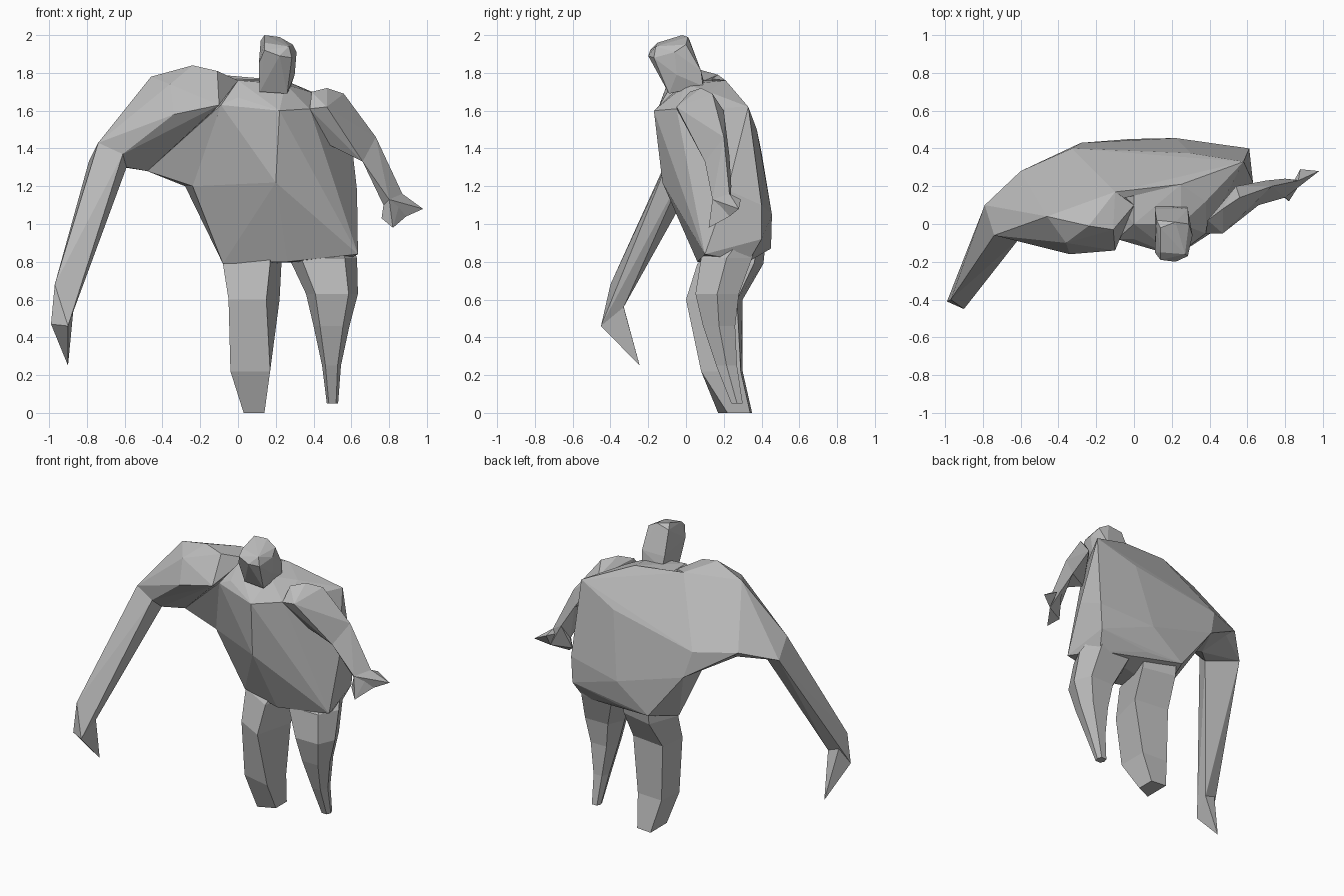
import bpy
import bmesh

default_cube = bpy.data.objects.get("Cube")
if default_cube:
    bpy.data.objects.remove(default_cube, do_unlink=True)

# Single clay grey
clay_grey = bpy.data.materials.new("clay_grey")
clay_grey.use_nodes = True
colour = (.5, .5, .5, 1)
clay_grey.diffuse_color = colour
clay_grey.node_tree.nodes["Principled BSDF"].inputs["Base Color"].default_value = colour


def finish(name, bm):
    """Turn a bmesh into a flat shaded object with the clay material."""
    bmesh.ops.recalc_face_normals(bm, faces=bm.faces)
    mesh = bpy.data.meshes.new(name)
    bm.to_mesh(mesh)
    bm.free()
    mesh.materials.append(clay_grey)
    part = bpy.data.objects.new(name, mesh)
    bpy.context.scene.collection.objects.link(part)
    return part


def faceted(name, *point_groups):
    """Wrap the tightest faceted skin around groups of corner points."""
    bm = bmesh.new()
    for group in point_groups:
        for point in group:
            bm.verts.new(point)
    bmesh.ops.convex_hull(bm, input=list(bm.verts))
    loose = [v for v in bm.verts if not v.link_faces]
    bmesh.ops.delete(bm, geom=loose, context="VERTS")
    bmesh.ops.dissolve_limit(bm, angle_limit=.05, verts=bm.verts, edges=bm.edges)
    return finish(name, bm)


def level(z, *corners):
    """Cross-section with the given corners at one height."""
    return [(x, y, z) for x, y in corners]


def six_sided(z, x_min, x_max, y_min, y_max):
    """Six-sided cross-section: flat front and back, pointed sides."""
    inset = (x_max - x_min) * .18
    middle = (y_min + y_max) / 2
    return level(z, (x_min, middle), (x_min + inset, y_min),
                 (x_max - inset, y_min), (x_max, middle),
                 (x_max - inset, y_max), (x_min + inset, y_max))


def limb(name, *sections):
    """Bridge a stack of cross-sections and close both ends."""
    bm = bmesh.new()
    rings = [[bm.verts.new(p) for p in section] for section in sections]
    for lower, upper in zip(rings, rings[1:]):
        for i in range(len(lower)):
            j = (i + 1) % len(lower)
            bm.faces.new((lower[i], lower[j], upper[j], upper[i]))
    bm.faces.new(rings[0])
    bm.faces.new(rings[-1])
    return finish(name, bm)


# Torso: ridged chest, broad back, hips tucked in towards the legs
neck_base = [(0, -.08, 1.67), (0, 0, 1.76), (.25, 0, 1.74),
             (0, .17, 1.76), (.25, .21, 1.76)]
chest_ridge = [(.22, -.17, 1.6), (.2, -.125, 1.22), (.26, .06, .8)]
right_flank = [(-.09, -.08, 1.63), (-.24, .1, 1.2), (-.08, .19, .79)]
left_flank = [(.38, -.05, 1.61), (.48, .06, 1.42), (.63, .22, 1.18),
              (.635, .1, .84), (.38, .12, 1.7)]
back = [(.58, .33, 1.62), (.3, .375, 1.5), (.61, .4, 1.1), (.6, .4, .92),
        (.56, .33, .8), (.22, .455, 1.05), (.24, .42, .87), (-.02, .45, .87),
        (-.28, .43, 1.2)]
back_web = [(-.33, .4, 1.38)]
faceted("torso", neck_base, chest_ridge, right_flank, left_flank, back, back_web)

# Heavy right shoulder, merging into the back
right_elbow = [(-.74, -.06, 1.43), (-.61, -.08, 1.37),
               (-.59, 0, 1.3), (-.79, .1, 1.33)]
shoulder_top = [(-.46, .04, 1.78), (-.24, -.01, 1.84), (-.11, -.03, 1.81),
                (-.1, .17, 1.79), (0, .1, 1.76)]
shoulder_front = [(-.1, -.14, 1.63), (-.34, -.16, 1.58), (-.36, -.1, 1.74)]
shoulder_under = [(-.48, .1, 1.28), (-.6, .28, 1.4)]
faceted("right_shoulder", shoulder_top, shoulder_front, shoulder_under,
        right_elbow, back_web)
# Web of the armpit, from the chest out to the underside of the arm
faceted("right_armpit", neck_base[:1], right_flank[:2], shoulder_under,
        back_web, back[-1:])
# Sloping upper back between shoulder and hump
faceted("upper_back", back_web, back[:2], neck_base[3:],
        [shoulder_top[0], shoulder_top[3], shoulder_under[1]])

# Long right forearm and pointed hand
right_wrist = [(-.99, -.41, .47), (-.9, -.45, .46),
               (-.87, -.33, .56), (-.95, -.34, .6)]
faceted("right_forearm", right_elbow, right_wrist, [(-.97, -.4, .68)])
faceted("right_hand", right_wrist, [(-.9, -.245, .25)])

# Slim left arm
left_shoulder = [(.38, -.05, 1.61), (.47, -.05, 1.62), (.39, .02, 1.7),
                 (.47, .08, 1.72), (.56, .14, 1.69), (.48, .07, 1.42),
                 (.54, .2, 1.6)]
left_elbow = [(.73, .2, 1.46), (.66, .1, 1.33), (.7, .23, 1.36)]
left_wrist = [(.87, .23, 1.16), (.8, .14, 1.13), (.77, .18, 1.1),
              (.8, .24, 1.2)]
faceted("left_upper_arm", left_shoulder, left_elbow)
faceted("left_forearm", left_elbow, left_wrist, [(.8, .22, 1.27)])

# Left hand: a palm wedge and a spread finger
knuckle = [(.89, .23, 1.04)]
faceted("left_palm", left_wrist, knuckle, [(.82, .12, .98), (.76, .17, 1.03)])
faceted("left_finger", left_wrist[:2], knuckle,
        [(.98, .28, 1.08), (.88, .29, 1.13)])

# Right leg, foot to hip: four-sided with the front face turned outwards
limb("right_leg",
     level(0, (.03, .17), (.14, .22), (.14, .34), (.03, .35)),
     level(.22, (-.04, .13), (.17, .08), (.17, .29), (-.02, .3)),
     level(.6, (-.05, .11), (.15, 0), (.22, .27), (-.03, .3)),
     level(.79, (-.08, .2), (.17, .06), (.23, .36), (0, .41)),
     level(.89, (-.05, .25), (.17, .2), (.23, .38), (0, .42)))

# Left leg, foot to hip
limb("left_leg",
     six_sided(.05, .47, .53, .24, .3),
     six_sided(.25, .445, .545, .16, .27),
     six_sided(.46, .4, .59, .09, .26),
     six_sided(.63, .36, .635, .05, .28),
     six_sided(.82, .27, .63, .08, .35),
     six_sided(.92, .3, .59, .2, .38))

# Head: tilted block, wider at the crown
jaw = [(.115, -.09, 1.7), (.26, -.09, 1.69), (.28, .09, 1.73), (.115, .1, 1.73)]
brow = [(.11, -.15, 1.85), (.14, -.19, 1.92), (.22, -.2, 1.89),
        (.285, -.17, 1.88), (.3, -.05, 1.79), (.11, .08, 1.81), (.285, .08, 1.81)]
crown = [(.14, -.02, 2), (.22, .01, 1.99), (.29, 0, 1.95),
         (.31, -.06, 1.91), (.12, .02, 1.97), (.14, -.15, 1.96), (.27, -.16, 1.94)]
faceted("head", jaw, brow, crown)
